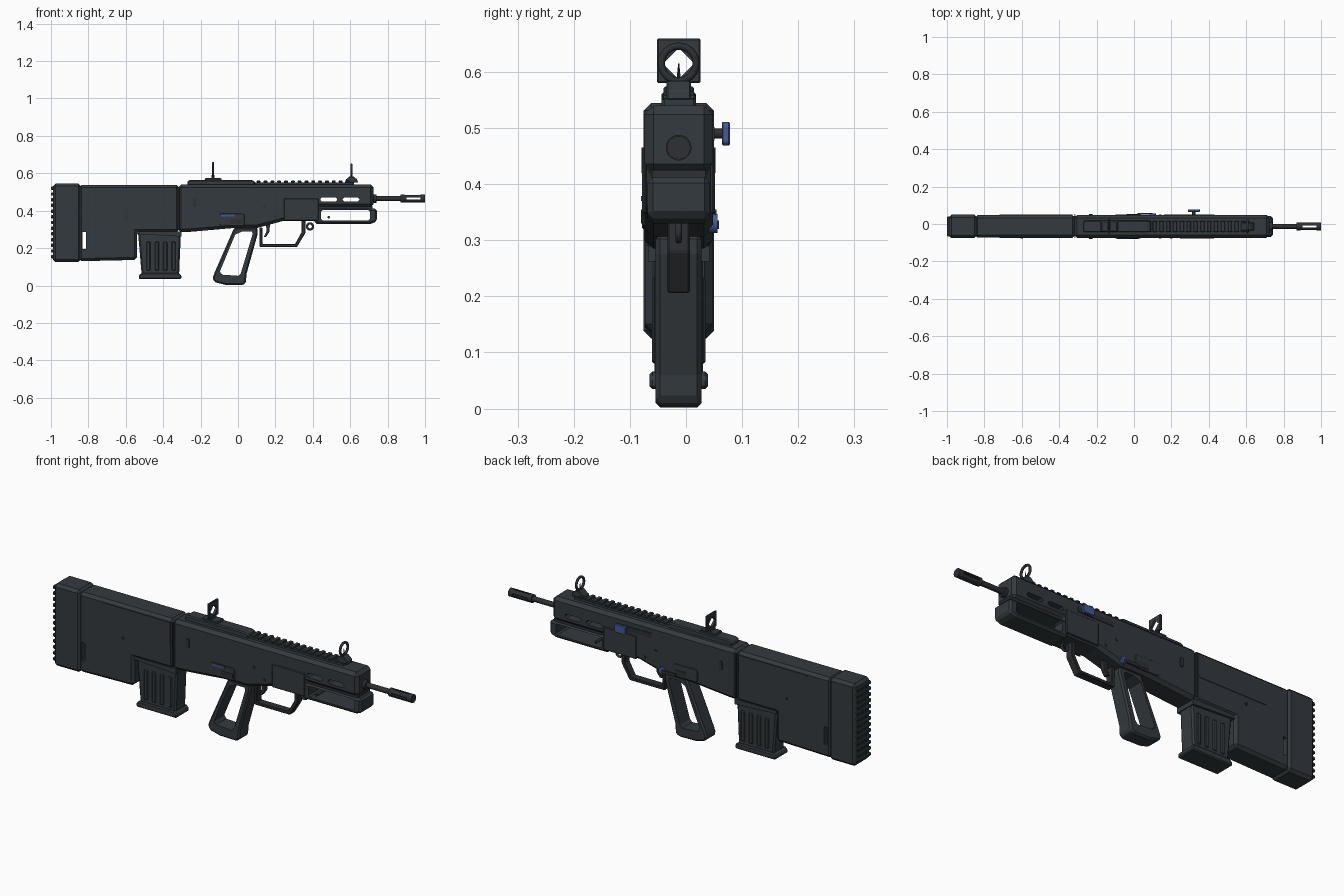
import bpy, bmesh, math
from mathutils import Matrix

cube = bpy.data.objects.get("Cube")
if cube:
    bpy.data.objects.remove(cube)
CY = -0.013  # centre plane of the body


def material(name, rgb):
    m = bpy.data.materials.new(name)
    m.use_nodes = True
    m.diffuse_color = (*rgb, 1)
    m.node_tree.nodes["Principled BSDF"].inputs["Base Color"].default_value = (*rgb, 1)
    return m


SLATE = material("dark slate", (0.034, 0.042, 0.049))
STEEL = material("dark steel", (0.026, 0.029, 0.033))
BLUE = material("blue", (0.06, 0.10, 0.30))


def finish(name, bm, mat, smooth=False):
    bmesh.ops.recalc_face_normals(bm, faces=bm.faces)
    me = bpy.data.meshes.new(name)
    bm.to_mesh(me)
    bm.free()
    me.materials.append(mat)
    ob = bpy.data.objects.new(name, me)
    bpy.context.collection.objects.link(ob)
    bpy.context.view_layer.objects.active = ob
    if smooth:
        bpy.ops.object.select_all(action='DESELECT')
        ob.select_set(True)
        bpy.ops.object.shade_smooth_by_angle(angle=math.radians(35))
    return ob


def modify(ob, kind, **settings):
    mod = ob.modifiers.new(kind, kind)
    for key, value in settings.items():
        setattr(mod, key, value)
    bpy.context.view_layer.objects.active = ob
    bpy.ops.object.modifier_apply(modifier=mod.name)


def prism(name, pts, half, mat=SLATE, bevel=0.0, y=CY):
    """Extrude a side profile (x, z) to a given half width."""
    bm = bmesh.new()
    face = bm.faces.new([bm.verts.new((x, y - half, z)) for x, z in pts])
    out = bmesh.ops.extrude_face_region(bm, geom=[face])
    verts = [v for v in out["geom"] if isinstance(v, bmesh.types.BMVert)]
    bmesh.ops.translate(bm, verts=verts, vec=(0, 2 * half, 0))
    ob = finish(name, bm, mat)
    if bevel:
        modify(ob, 'BEVEL', width=bevel, segments=1, limit_method='ANGLE')
    return ob


def rect(x0, x1, z0, z1, c=0.0):
    """Rectangle profile with optional cut corners."""
    if not c:
        return [(x0, z0), (x1, z0), (x1, z1), (x0, z1)]
    return [(x0 + c, z0), (x1 - c, z0), (x1, z0 + c), (x1, z1 - c),
            (x1 - c, z1), (x0 + c, z1), (x0, z1 - c), (x0, z0 + c)]


def cut(ob, pts, half=0.2):
    tool = prism("cutter", pts, half)
    modify(ob, 'BOOLEAN', object=tool, operation='DIFFERENCE')
    bpy.data.objects.remove(tool)


def rod(name, axis, centre, radius, length, mat=STEEL, sides=20, tip=None):
    bm = bmesh.new()
    turn = {'X': Matrix.Rotation(math.pi / 2, 4, 'Y'),
            'Y': Matrix.Rotation(math.pi / 2, 4, 'X'), 'Z': Matrix()}[axis]
    bmesh.ops.create_cone(bm, cap_ends=True, segments=sides, radius1=radius,
                          radius2=radius if tip is None else tip, depth=length,
                          matrix=Matrix.Translation(centre) @ turn)
    return finish(name, bm, mat, True)


def ring(name, axis, centre, radius, tube, mat=STEEL):
    bpy.ops.mesh.primitive_torus_add(
        location=centre, major_radius=radius, minor_radius=tube, major_segments=24,
        minor_segments=8, rotation=(0, math.pi / 2, 0) if axis == 'X' else (math.pi / 2, 0, 0))
    ob = bpy.context.object
    ob.name = name
    ob.data.materials.append(mat)
    bpy.ops.object.shade_smooth_by_angle(angle=math.radians(60))


# Butt pad with ribs on its rear face
prism("butt_pad", rect(-0.99, -0.84, 0.125, 0.545), 0.063, bevel=0.014)
for i in range(13):
    z = 0.145 + i * 0.0305
    prism("butt_rib", rect(-1.0, -0.985, z, z + 0.018), 0.054, bevel=0.004)

# Stock
stock = prism("stock", [(-0.85, 0.13), (-0.54, 0.137), (-0.54, 0.285), (-0.315, 0.285),
                        (-0.315, 0.538), (-0.85, 0.538)], 0.06, bevel=0.014)
cut(stock, rect(-0.832, -0.812, 0.195, 0.285))

# Receiver and upper fore end
receiver = prism("receiver", [(-0.32, 0.285), (-0.28, 0.285), (-0.03, 0.307), (0.10, 0.307),
                              (0.24, 0.345), (0.43, 0.345), (0.43, 0.42), (0.725, 0.42),
                              (0.725, 0.54), (-0.32, 0.54)], 0.061, bevel=0.016)
for x in (0.44, 0.56):
    cut(receiver, rect(x, x + 0.09, 0.449, 0.471, 0.009))

# Lower fore end with an open window
fore_end = prism("lower_fore_end", [(0.41, 0.33), (0.71, 0.33), (0.742, 0.342),
                                    (0.742, 0.412), (0.41, 0.412)], 0.056, bevel=0.01)
cut(fore_end, rect(0.445, 0.705, 0.347, 0.403, 0.008))
prism("fore_end_gap", rect(0.43, 0.72, 0.405, 0.425), 0.048, STEEL)
rod("window_pin", 'Y', (0.485, CY, 0.365), 0.007, 0.1)

# Raised plates and pins mirrored on both sides
for side in (-1, 1):
    y = CY + side * 0.061
    prism("cheek_panel", rect(-0.72, -0.33, 0.405, 0.522, 0.008), 0.002, y=y)
    prism("fore_end_panel", rect(0.245, 0.43, 0.347, 0.465), 0.004, y=y, bevel=0.003)
    prism("grip_panel", rect(-0.10, 0.035, 0.32, 0.385, 0.008), 0.004, y=y, bevel=0.002)
    prism("panel_inset", rect(-0.04, 0.025, 0.33, 0.355), 0.006, STEEL, y=y)
    prism("side_button", rect(-0.24, -0.222, 0.42, 0.465, 0.004), 0.005, STEEL, y=y)
    prism("receiver_seam", rect(-0.32, -0.313, 0.30, 0.525), 0.0015, STEEL, y=y)
    for x, z in ((-0.6, 0.37), (0.14, 0.42), (0.2, 0.37)):
        rod("side_pin", 'Y', (x, y, z), 0.007, 0.008, sides=12)
prism("blue_catch", rect(-0.09, -0.02, 0.37, 0.379), 0.006, BLUE, y=CY - 0.061)

# Selector lever and charging handle on the far side
rod("selector", 'Y', (0.10, 0.048, 0.33), 0.017, 0.016, BLUE)
prism("selector_lever", rect(0.02, 0.1, 0.32, 0.335), 0.004, STEEL, y=0.055)
prism("charging_slot", rect(0.16, 0.36, 0.478, 0.502), 0.002, STEEL, y=0.049)
rod("charging_stem", 'Y', (0.32, 0.056, 0.49), 0.009, 0.03)
prism("charging_handle", rect(0.288, 0.352, 0.469, 0.511, 0.006), 0.007, BLUE, 0.002, y=0.071)

# Pistol grip with an open centre
grip = prism("pistol_grip", [(-0.02, 0.31), (0.105, 0.31), (0.105, 0.275), (0.045, 0.06),
                             (0.043, 0.015), (0.025, 0.002), (-0.07, 0.004), (-0.125, 0.018),
                             (-0.136, 0.04), (-0.125, 0.07)], 0.041, bevel=0.008)
cut(grip, [(0.025, 0.29), (0.075, 0.29), (0.078, 0.275), (0.015, 0.065), (0.002, 0.052),
           (-0.085, 0.058), (-0.097, 0.075), (-0.015, 0.272)])

# Trigger guard and trigger
prism("trigger_guard", [(0.115, 0.31), (0.115, 0.206), (0.315, 0.206), (0.36, 0.28), (0.36, 0.35),
                        (0.34, 0.35), (0.34, 0.285), (0.305, 0.222), (0.131, 0.222),
                        (0.131, 0.31)], 0.02, STEEL, bevel=0.003)
prism("trigger", [(0.15, 0.33), (0.172, 0.33), (0.167, 0.285), (0.15, 0.26), (0.138, 0.26),
                  (0.152, 0.29)], 0.011, STEEL)
ring("sling_loop", 'Y', (0.385, CY, 0.316), 0.016, 0.006)

# Magazine, ribs, base plate and collar
prism("magazine", [(-0.535, 0.29), (-0.305, 0.29), (-0.315, 0.055), (-0.515, 0.055)],
      0.043, bevel=0.008)
prism("magazine_collar", [(-0.54, 0.29), (-0.302, 0.29), (-0.302, 0.262), (-0.54, 0.275)], 0.055)
prism("magazine_base", [(-0.53, 0.035), (-0.303, 0.035), (-0.303, 0.055), (-0.315, 0.066),
                        (-0.515, 0.066), (-0.53, 0.055)], 0.052, bevel=0.005)
for i in range(4):
    x = -0.49 + i * 0.045
    prism("magazine_rib", rect(x, x + 0.022, 0.08, 0.235), 0.048, bevel=0.004)

# Barrel and slotted muzzle
rod("barrel", 'X', (0.80, CY, 0.465), 0.013, 0.2)
rod("barrel_collar", 'X', (0.73, CY, 0.465), 0.023, 0.02)
muzzle = rod("muzzle", 'X', (0.935, CY, 0.465), 0.021, 0.13)
cut(muzzle, rect(0.89, 0.975, 0.460, 0.470))
cut(muzzle, rect(0.89, 0.975, 0.4, 0.5), 0.005)

# Top rail with teeth
prism("rail", rect(-0.26, 0.62, 0.535, 0.552), 0.026)
prism("rail_cover", [(-0.27, 0.535), (0.09, 0.535), (0.09, 0.558), (0.07, 0.565),
                     (-0.255, 0.565), (-0.27, 0.558)], 0.031, bevel=0.005)
for i in range(14):
    x = 0.10 + i * 0.0365
    prism("rail_tooth", rect(x, x + 0.021, 0.55, 0.561), 0.03, bevel=0.003)

# Rear sight: square plate with a diamond opening
prism("rear_sight_base", [(-0.18, 0.56), (-0.085, 0.56), (-0.09, 0.574), (-0.175, 0.574)],
      0.027, bevel=0.003)
prism("rear_sight_stem", rect(-0.142, -0.126, 0.57, 0.59), 0.02)
plate = prism("rear_sight", rect(-0.139, -0.127, 0.58, 0.66), 0.039, bevel=0.003)
hole = rod("cutter", 'X', (-0.133, CY, 0.615), 0.028, 0.1, sides=4)
modify(plate, 'BOOLEAN', object=hole, operation='DIFFERENCE')
bpy.data.objects.remove(hole)

# Front sight: ring, post and flared foot
prism("front_sight_foot", [(0.572, 0.55), (0.642, 0.55), (0.638, 0.566), (0.618, 0.584),
                           (0.596, 0.584), (0.576, 0.566)], 0.022, bevel=0.003)
ring("front_sight_ring", 'X', (0.607, CY, 0.615), 0.031, 0.0065)
rod("front_sight_post", 'Z', (0.607, CY, 0.595), 0.005, 0.04, sides=8, tip=0.001)
